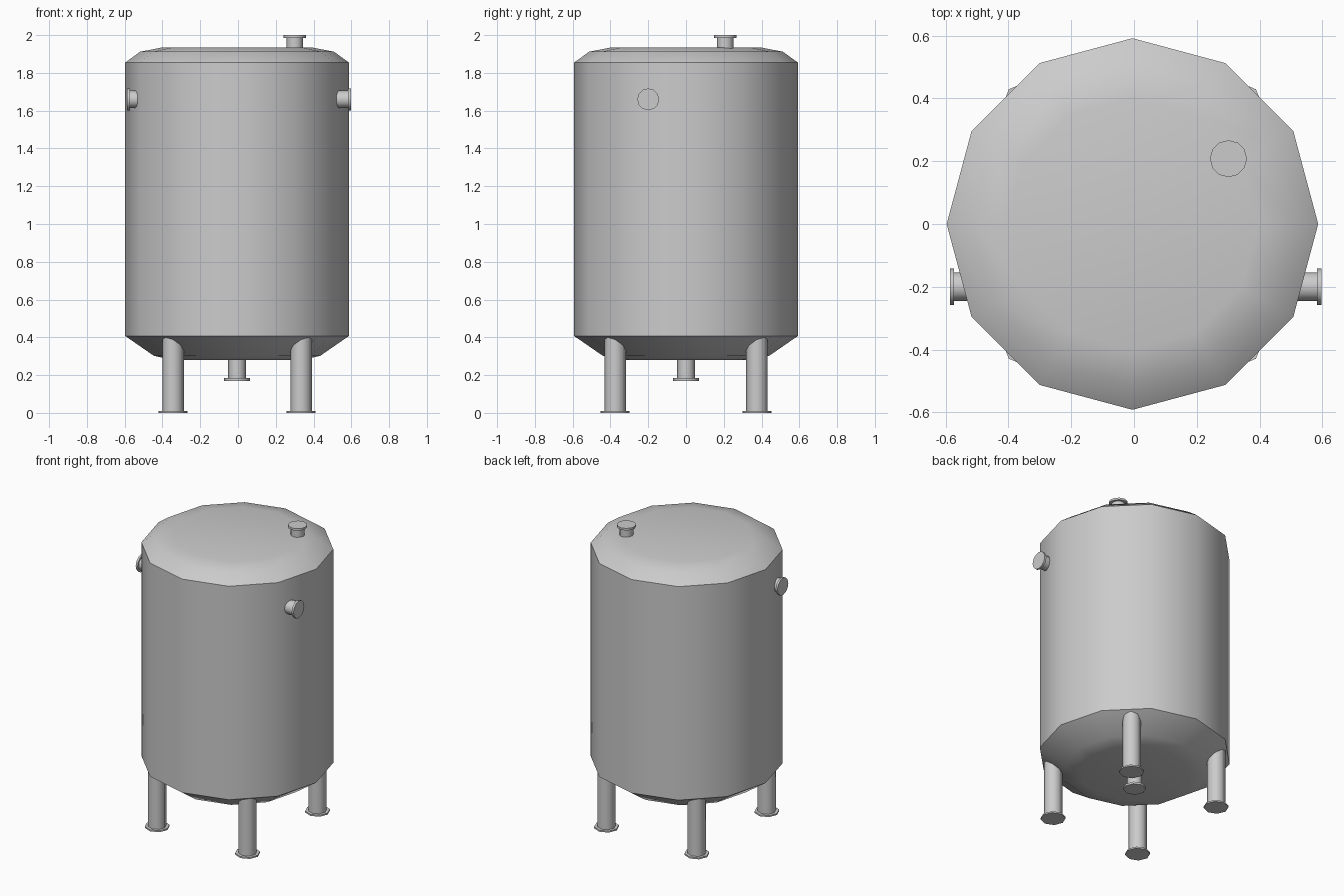
import bpy
import bmesh
import math
from mathutils import Matrix, Vector

cube = bpy.data.objects.get("Cube")
if cube:
    bpy.data.objects.remove(cube, do_unlink=True)

steel = bpy.data.materials.new("steel grey")
steel.use_nodes = True
GREY = (0.6, 0.6, 0.6, 1)
steel.diffuse_color = GREY
steel.node_tree.nodes["Principled BSDF"].inputs["Base Color"].default_value = GREY


def revolve(name, profile, sides, location, axis=(0, 0, 1)):
    """Closed solid of revolution from (radius, height) pairs."""
    bm = bmesh.new()
    rings = []
    for r, h in profile:
        angles = [2 * math.pi * i / sides for i in range(sides)]
        rings.append([bm.verts.new((r * math.cos(a), r * math.sin(a), h)) for a in angles])
    for low, high in zip(rings, rings[1:]):
        for i in range(sides):
            j = (i + 1) % sides
            bm.faces.new((low[i], low[j], high[j], high[i]))
    bm.faces.new(rings[0][::-1])
    bm.faces.new(rings[-1])
    turn = Vector((0, 0, 1)).rotation_difference(Vector(axis)).to_matrix().to_4x4()
    bmesh.ops.transform(bm, matrix=Matrix.Translation(location) @ turn, verts=bm.verts)
    bmesh.ops.recalc_face_normals(bm, faces=bm.faces)
    mesh = bpy.data.meshes.new(name)
    bm.to_mesh(mesh)
    bm.free()
    mesh.materials.append(steel)
    obj = bpy.data.objects.new(name, mesh)
    bpy.context.collection.objects.link(obj)
    bpy.ops.object.select_all(action="DESELECT")
    obj.select_set(True)
    bpy.context.view_layer.objects.active = obj
    bpy.ops.object.shade_smooth_by_angle(angle=math.radians(50))
    return obj


def nozzle(name, pipe_r, flange_r, length, sides, location, axis):
    """Pipe stub that ends in a flange."""
    lip = length - 0.014
    profile = [(pipe_r, 0), (pipe_r, lip), (flange_r, lip), (flange_r, length)]
    return revolve(name, profile, sides, location, axis)


CX = -0.005  # tank axis

# Vessel with domed top and dished bottom
revolve("tank_body", [(0.34, 0.28), (0.44, 0.302), (0.592, 0.407), (0.592, 1.855),
                      (0.513, 1.912), (0.40, 1.934)], 12, (CX, 0, 0))

# Four legs with foot plates
for side, sx in (("left", 1), ("right", -1)):
    for end, sy in (("front", -1), ("back", 1)):
        revolve(f"{end}_{side}_leg", [(0.077, 0), (0.077, 0.01), (0.057, 0.01), (0.057, 0.45)],
                8, (CX + sx * 0.339, sy * 0.375, 0))

# Flanged connections
nozzle("top_nozzle", 0.043, 0.059, 0.12, 12, (0.301, 0.208, 1.88), (0, 0, 1))
nozzle("bottom_nozzle", 0.047, 0.069, 0.15, 8, (CX, 0, 0.32), (0, 0, -1))
nozzle("left_nozzle", 0.046, 0.058, 0.117, 12, (0.48, -0.2, 1.66), (1, 0, 0))
nozzle("right_nozzle", 0.046, 0.058, 0.117, 12, (-0.47, -0.2, 1.66), (-1, 0, 0))
